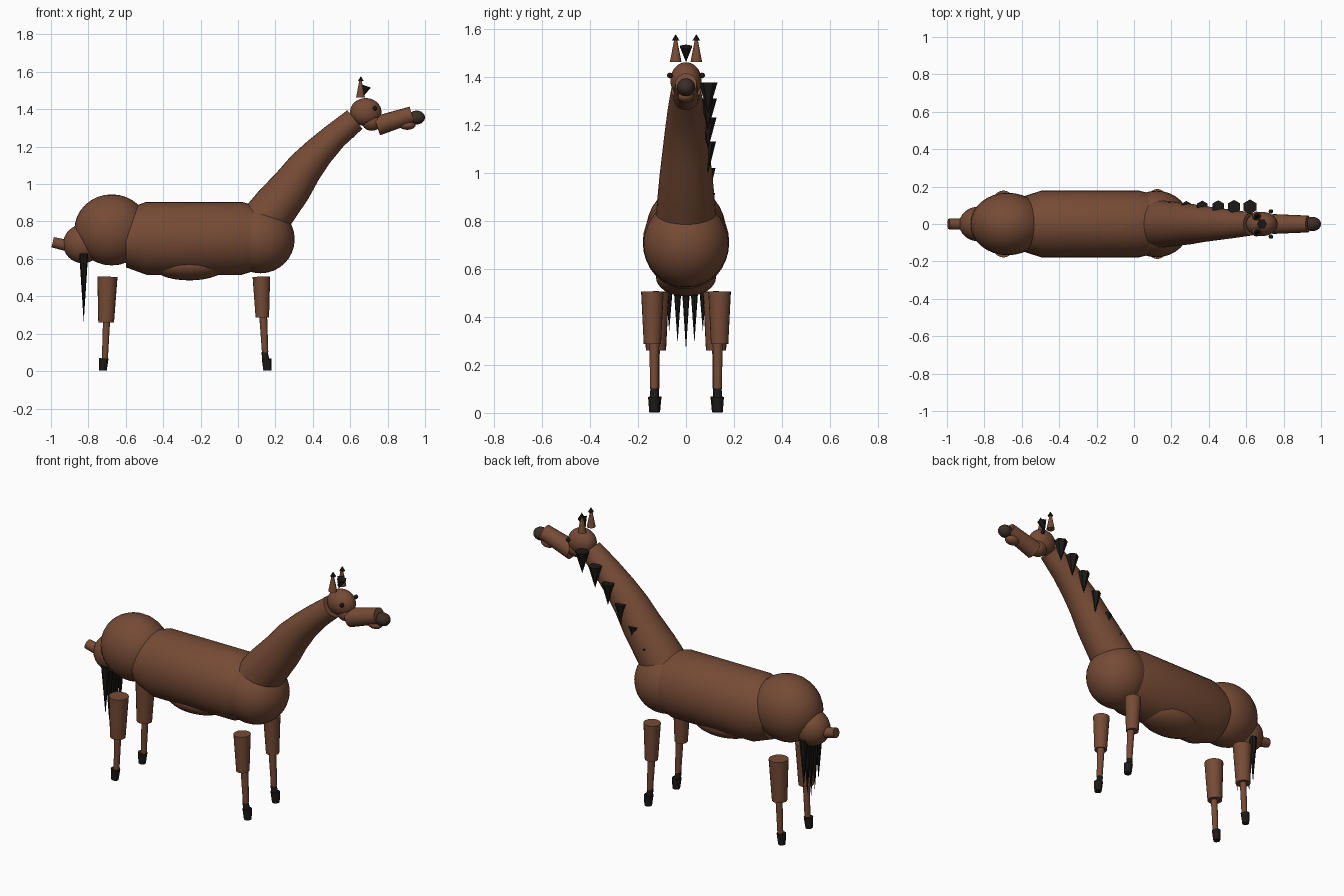
import bpy, bmesh, math
from mathutils import Vector, Matrix

if "Cube" in bpy.data.objects:
    bpy.data.objects.remove(bpy.data.objects["Cube"])


def material(name, rgb):
    m = bpy.data.materials.new(name)
    m.diffuse_color = (*rgb, 1)
    m.use_nodes = True
    m.node_tree.nodes["Principled BSDF"].inputs["Base Color"].default_value = m.diffuse_color
    return m


BROWN = material("brown coat", (0.18, 0.07, 0.036))
BLACK = material("black hair", (0.012, 0.01, 0.009))
DARK = material("dark nose", (0.045, 0.027, 0.02))


def finish(name, bm, mat, smooth=True):
    bmesh.ops.recalc_face_normals(bm, faces=bm.faces)
    me = bpy.data.meshes.new(name)
    bm.to_mesh(me)
    bm.free()
    ob = bpy.data.objects.new(name, me)
    bpy.context.collection.objects.link(ob)
    me.materials.append(mat)
    if smooth:
        bpy.ops.object.select_all(action='DESELECT')
        ob.select_set(True)
        bpy.context.view_layer.objects.active = ob
        bpy.ops.object.shade_smooth_by_angle(angle=math.radians(35))
    return ob


def ball(name, centre, radii, mat=BROWN, seg=32):
    bm = bmesh.new()
    bmesh.ops.create_uvsphere(
        bm, u_segments=seg, v_segments=seg // 2, radius=1,
        matrix=Matrix.Translation(centre) @ Matrix.Diagonal((*radii, 1)))
    return finish(name, bm, mat)


def cone(name, a, b, ra, rb, mat=BROWN, seg=20, smooth=True):
    a, b = Vector(a), Vector(b)
    turn = (b - a).to_track_quat('Z', 'Y').to_matrix().to_4x4()
    bm = bmesh.new()
    bmesh.ops.create_cone(
        bm, cap_ends=True, segments=seg, radius1=ra, radius2=rb,
        depth=(b - a).length, matrix=Matrix.Translation((a + b) / 2) @ turn)
    return finish(name, bm, mat, smooth)


def loft(name, rings, seg=32):
    """Rings are (x, z, tilt of axis in degrees, half width in y, half height)."""
    bm = bmesh.new()
    loops = []
    for x, z, tilt, ry, rz in rings:
        t = math.radians(tilt)
        up = Vector((-math.sin(t), 0, math.cos(t)))
        loops.append([bm.verts.new(Vector((x, 0, z)) + up * rz * math.sin(k)
                                   + Vector((0, ry * math.cos(k), 0)))
                      for k in (2 * math.pi * i / seg for i in range(seg))])
    for p, q in zip(loops, loops[1:]):
        for i in range(seg):
            j = (i + 1) % seg
            bm.faces.new((p[i], p[j], q[j], q[i]))
    bm.faces.new(loops[0])
    bm.faces.new(loops[-1])
    return finish(name, bm, BROWN)


# Trunk
loft("barrel", [(-0.60, 0.71, 0, 0.145, 0.155), (-0.49, 0.71, 0, 0.18, 0.195),
                (0.02, 0.71, 0, 0.18, 0.195), (0.12, 0.71, 0, 0.155, 0.165)])
ball("chest", (0.12, 0, 0.705), (0.183, 0.178, 0.182))
ball("rump", (-0.675, 0, 0.755), (0.2, 0.167, 0.19))
ball("belly", (-0.26, 0, 0.565), (0.2, 0.125, 0.08))

# Neck
loft("neck", [(0.14, 0.80, 50, 0.127, 0.127), (0.205, 0.885, 50, 0.12, 0.122),
              (0.29, 0.99, 51, 0.11, 0.11), (0.36, 1.09, 50, 0.098, 0.097),
              (0.435, 1.175, 45, 0.088, 0.083), (0.52, 1.258, 41, 0.077, 0.071),
              (0.625, 1.345, 39, 0.062, 0.064)])

# Head
ball("head", (0.683, 0, 1.385), (0.084, 0.065, 0.075))
ball("cheek", (0.715, 0, 1.335), (0.055, 0.05, 0.05))
cone("muzzle", (0.743, 0, 1.311), (0.931, 0, 1.371), 0.053, 0.045)
ball("nose", (0.955, 0, 1.356), (0.045, 0.038, 0.037), DARK)
ball("lower_lip", (0.905, 0, 1.316), (0.045, 0.034, 0.026))
cone("forelock", (0.663, 0, 1.46), (0.684, 0, 1.525), 0, 0.028, BLACK, 6, False)
for side, s in (("left", 1), ("right", -1)):
    ball(side + "_eye", (0.732, s * 0.067, 1.405), (0.012, 0.012, 0.012), BLACK, 12)
    cone(side + "_ear", (0.655, s * 0.043, 1.462), (0.655, s * 0.043, 1.555),
         0.024, 0.006, seg=12)
    cone(side + "_ear_tip", (0.657, s * 0.043, 1.55), (0.657, s * 0.043, 1.577),
         0.016, 0, BLACK, 8, False)

    # Front leg
    y = s * 0.14
    cone(side + "_front_upper_leg", (0.13, y, 0.287), (0.125, y, 0.505), 0.036, 0.047)
    y = s * 0.132
    cone(side + "_front_lower_leg", (0.145, y, 0.1), (0.135, y, 0.29), 0.017, 0.021)
    cone(side + "_front_pastern", (0.151, y, 0.05), (0.141, y, 0.105), 0.02, 0.016, BLACK, 12)
    cone(side + "_front_hoof", (0.157, y, 0.003), (0.153, y, 0.065), 0.021, 0.026, BLACK, 12)

    # Hind leg
    y = s * 0.125
    cone(side + "_hind_upper_leg", (-0.705, y, 0.26), (-0.698, y, 0.505), 0.042, 0.054)
    y = s * 0.128
    cone(side + "_hind_lower_leg", (-0.712, y, 0.06), (-0.703, y, 0.265), 0.016, 0.019)
    cone(side + "_hind_hoof", (-0.722, y, 0.003), (-0.718, y, 0.068), 0.02, 0.026, BLACK, 12)

# Mane tufts hanging on the left side of the neck
for i, (x, z) in enumerate([(0.62, 1.375), (0.535, 1.31), (0.45, 1.23),
                            (0.365, 1.13), (0.28, 1.02), (0.195, 0.915)]):
    cone(f"mane_tuft_{i + 1}", (x, 0.092, z - 0.13), (x, 0.092, z),
         0, 0.039 - 0.002 * i, BLACK, 6, False)

# Tail
ball("tail_base", (-0.83, 0, 0.68), (0.105, 0.093, 0.103))
cone("tail_stub", (-0.90, 0, 0.668), (-0.991, 0, 0.689), 0.031, 0.028)
for i in range(-2, 3):
    tip = (0.26, 0.29, 0.34)[abs(i)]
    cone(f"tail_hair_{i + 3}", (-0.825, i * 0.035, 0.63), (-0.825, i * 0.035, tip),
         0.024, 0, BLACK, 8, False)
